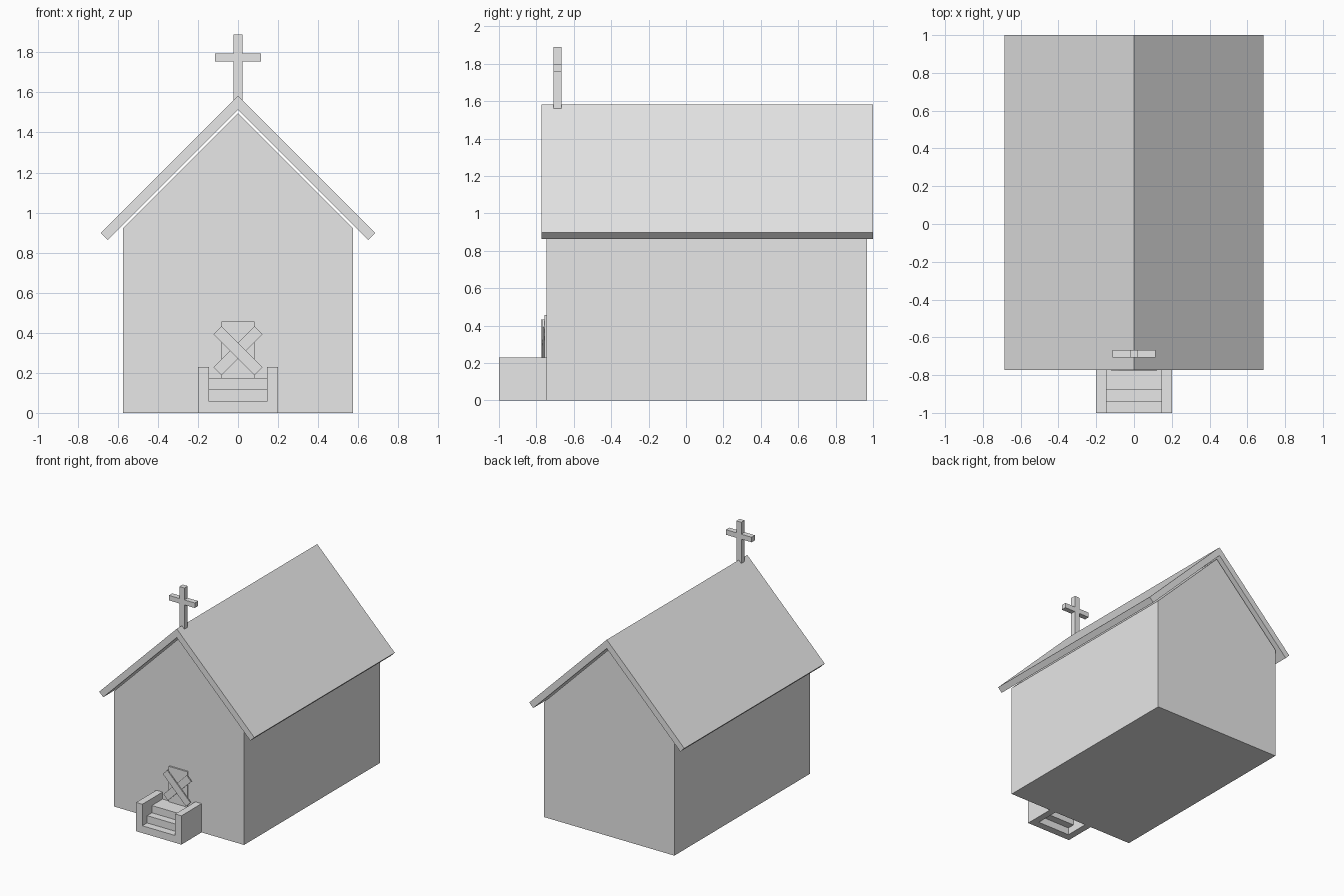
import bpy, bmesh
from math import radians
from mathutils import Matrix, Vector

cube = bpy.data.objects.get("Cube")
if cube:
    bpy.data.objects.remove(cube, do_unlink=True)

grey = bpy.data.materials.new("plain_grey")
grey.use_nodes = True
GREY = (0.8, 0.8, 0.8, 1)
grey.diffuse_color = GREY
grey.node_tree.nodes["Principled BSDF"].inputs["Base Color"].default_value = GREY


def finish(name, bm):
    bmesh.ops.recalc_face_normals(bm, faces=bm.faces)
    mesh = bpy.data.meshes.new(name)
    bm.to_mesh(mesh)
    bm.free()
    mesh.materials.append(grey)
    obj = bpy.data.objects.new(name, mesh)
    bpy.context.collection.objects.link(obj)
    return obj


def box(name, x, y, z, turn=0):
    """Box between (low, high) limits, turned about its own y axis."""
    lo, hi = Vector((x[0], y[0], z[0])), Vector((x[1], y[1], z[1]))
    bm = bmesh.new()
    bmesh.ops.create_cube(bm, size=1, matrix=Matrix.Diagonal((*(hi - lo), 1)))
    obj = finish(name, bm)
    obj.location = (lo + hi) / 2
    obj.rotation_euler.y = radians(turn)
    return obj


def prism(name, profile, y0, y1):
    """Extrude an x-z profile along y."""
    bm = bmesh.new()
    face = bm.faces.new([bm.verts.new((x, y0, z)) for x, z in profile])
    ext = bmesh.ops.extrude_face_region(bm, geom=[face])
    verts = [v for v in ext["geom"] if isinstance(v, bmesh.types.BMVert)]
    bmesh.ops.translate(bm, verts=verts, vec=(0, y1 - y0, 0))
    return finish(name, bm)


WALL_Y = -0.745

# Gabled body and the overhanging roof
prism("walls", [(-0.575, 0), (0.575, 0), (0.575, 0.92), (0, 1.495), (-0.575, 0.92)],
      WALL_Y, 0.968)
prism("roof", [(-0.685, 0.898), (-0.65, 0.863), (0, 1.513), (0.65, 0.863),
               (0.685, 0.898), (0, 1.583)], -0.773, 1.0)

# Cross on the ridge
CROSS_Y = (-0.708, -0.666)
box("cross_post", (-0.022, 0.022), CROSS_Y, (1.56, 1.89))
for side, x in (("right", (-0.114, -0.022)), ("left", (0.022, 0.114))):
    box("cross_arm_" + side, x, CROSS_Y, (1.755, 1.795))

# Entrance steps, open underneath, between two side walls
STEP = 0.058
for i in range(3):
    front = -1 + 0.06 * i
    back = WALL_Y if i == 2 else front + 0.06
    box(f"step_{i + 1}", (-0.145, 0.145), (front, back), (STEP * i, STEP * (i + 1)))
for side, x in (("right", (-0.2, -0.145)), ("left", (0.145, 0.2))):
    box("step_wall_" + side, x, (-1, WALL_Y), (0, 0.23))

# Door with two crossed boards
box("door", (-0.082, 0.082), (-0.757, WALL_Y), (3 * STEP, 0.457))
for name, y, turn in (("front_board", -0.775, 45), ("rear_board", -0.766, -45)):
    box(name, (-0.145, 0.145), (y, y + 0.009), (0.282, 0.338), turn)
